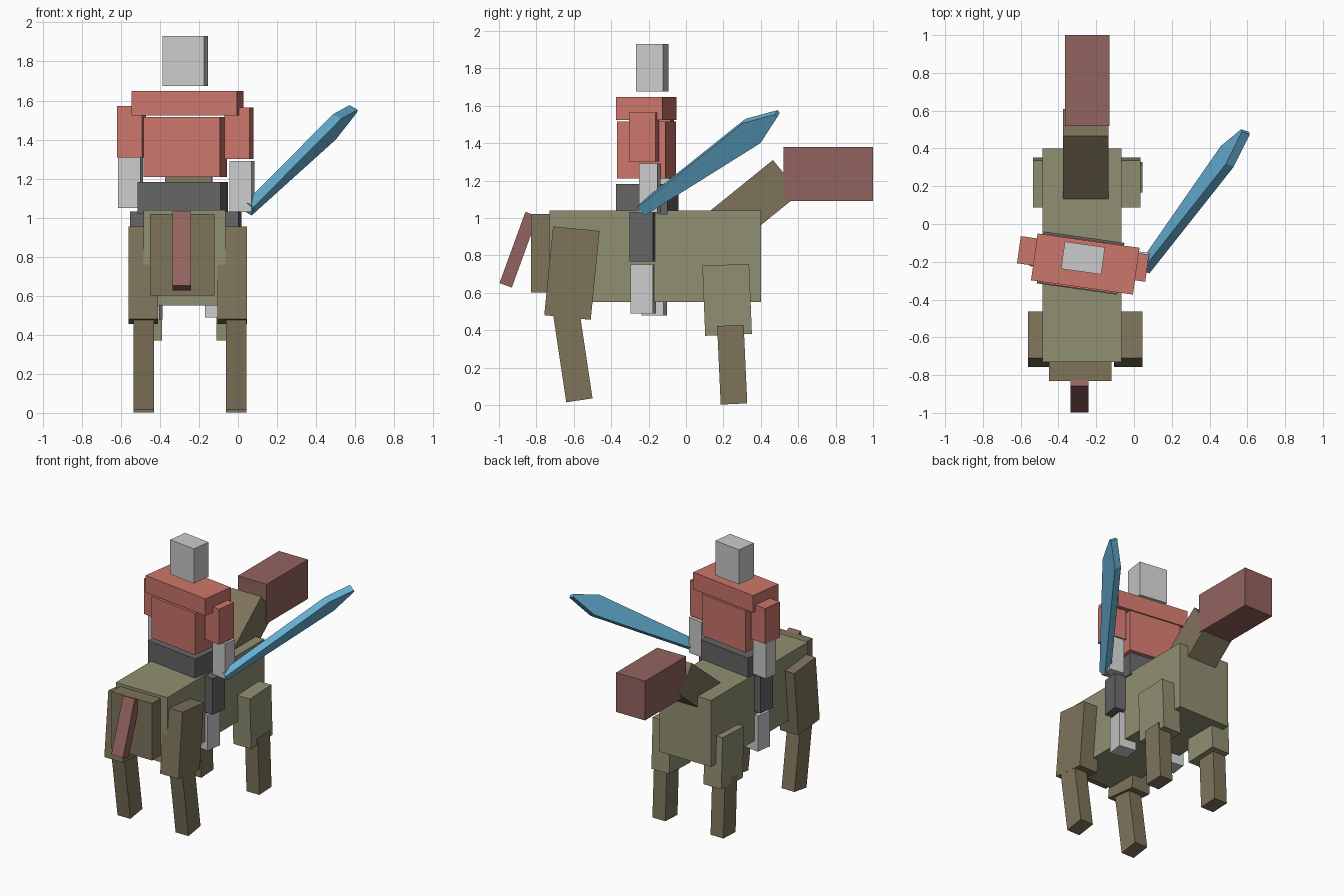
import bpy, bmesh
from math import radians
from mathutils import Vector, Matrix

if "Cube" in bpy.data.objects:
    bpy.data.objects.remove(bpy.data.objects["Cube"])


def make_mat(name, rgb):
    m = bpy.data.materials.new(name)
    m.diffuse_color = (*rgb, 1)
    m.use_nodes = True
    m.node_tree.nodes["Principled BSDF"].inputs["Base Color"].default_value = m.diffuse_color
    return m


OLIVE = make_mat("olive", (0.28, 0.28, 0.17))
BROWN = make_mat("brown", (0.21, 0.175, 0.105))
MAROON = make_mat("maroon", (0.29, 0.125, 0.115))
RED = make_mat("red", (0.60, 0.18, 0.145))
DARK = make_mat("dark_grey", (0.13, 0.13, 0.13))
BLUE = make_mat("blue", (0.13, 0.43, 0.65))


def finish(name, bm, mat):
    me = bpy.data.meshes.new(name)
    bmesh.ops.recalc_face_normals(bm, faces=bm.faces)
    bm.to_mesh(me)
    bm.free()
    if mat:
        me.materials.append(mat)
    ob = bpy.data.objects.new(name, me)
    bpy.context.collection.objects.link(ob)
    return ob


def box(name, centre, size, mat=None, pitch=0, yaw=0):
    bm = bmesh.new()
    bmesh.ops.create_cube(bm, size=1, matrix=Matrix.Diagonal((*size, 1)))
    ob = finish(name, bm, mat)
    ob.location = centre
    ob.rotation_euler = (radians(pitch), 0, radians(yaw))
    return ob


# Horse body, rump, neck, head and tail
box("horse_body", (-0.275, -0.165, 0.795), (0.42, 1.13, 0.49), OLIVE)
box("horse_rump", (-0.285, -0.755, 0.81), (0.33, 0.15, 0.42), BROWN)
box("horse_neck", (-0.255, 0.343, 1.063), (0.24, 0.50, 0.23), BROWN, pitch=39)
box("horse_head", (-0.248, 0.76, 1.235), (0.236, 0.48, 0.29), MAROON)
box("horse_tail", (-0.288, -0.895, 0.83), (0.095, 0.07, 0.405), MAROON, pitch=-20)

# Horse legs: x centre of upper and lower segments on each side
for side, hind, fore, low in (("left", -0.485, -0.462, -0.482),
                              ("right", -0.03, -0.037, -0.008)):
    box(f"hind_thigh_{side}", (hind, -0.61, 0.705), (0.15, 0.25, 0.477), BROWN, -5.7)
    box(f"hind_shank_{side}", (low, -0.607, 0.272), (0.105, 0.142, 0.50), BROWN, 8.5)
    box(f"front_thigh_{side}", (fore, 0.22, 0.562), (0.145, 0.25, 0.375), OLIVE, 2.3)
    box(f"front_shank_{side}", (low, 0.247, 0.215), (0.105, 0.142, 0.42), BROWN, 2.6)

# Rider, turned slightly in the saddle
YAW = -8
box("rider_head", (-0.27, -0.18, 1.803), (0.215, 0.146, 0.255), None, yaw=YAW)
box("rider_shoulders", (-0.258, -0.212, 1.585), (0.545, 0.25, 0.125), RED, yaw=YAW)
box("rider_chest", (-0.27, -0.212, 1.362), (0.395, 0.262, 0.305), RED, yaw=YAW)
box("rider_waist", (-0.283, -0.207, 1.10), (0.43, 0.277, 0.165), DARK, yaw=YAW)

# Rider limbs: (side, upper arm, forearm, thigh, shin) centres
limbs = (("left", (-0.545, -0.145, 1.44), (-0.55, -0.13, 1.18),
          (-0.481, -0.17, 0.90), (-0.459, -0.17, 0.61)),
         ("right", (0.005, -0.225, 1.432), (0.02, -0.195, 1.16),
          (-0.054, -0.23, 0.90), (-0.096, -0.228, 0.62)))
for side, upper, fore, thigh, shin in limbs:
    box(f"upper_arm_{side}", upper, (0.13, 0.145, 0.262), RED, yaw=YAW)
    box(f"forearm_{side}", fore, (0.115, 0.10, 0.26), None, yaw=YAW)
    box(f"rider_thigh_{side}", thigh, (0.13, 0.125, 0.265), DARK, yaw=YAW)
    box(f"rider_shin_{side}", shin, (0.13, 0.12, 0.262), None, yaw=YAW)

# Sword: rectangular section widening from grip, then closing to a tip
base, tip = Vector((0.055, -0.235, 1.045)), Vector((0.59, 0.488, 1.557))
along = (tip - base).normalized()
wide = Vector((0.038, -0.078, 0.115))
wide = (wide - along * wide.dot(along)).normalized()
thick = along.cross(wide)
bm = bmesh.new()
rings = []
for t, w, d in ((0, 0.06, 0.05), (0.82, 0.145, 0.05), (1, 0.02, 0.05)):
    c = base.lerp(tip, t)
    rings.append([bm.verts.new(c + wide * w / 2 * i + thick * d / 2 * j)
                  for i, j in ((-1, -1), (1, -1), (1, 1), (-1, 1))])
for a, b in zip(rings, rings[1:]):
    for i in range(4):
        k = (i + 1) % 4
        bm.faces.new((a[i], a[k], b[k], b[i]))
bm.faces.new(rings[0])
bm.faces.new(rings[-1])
finish("sword", bm, BLUE)
